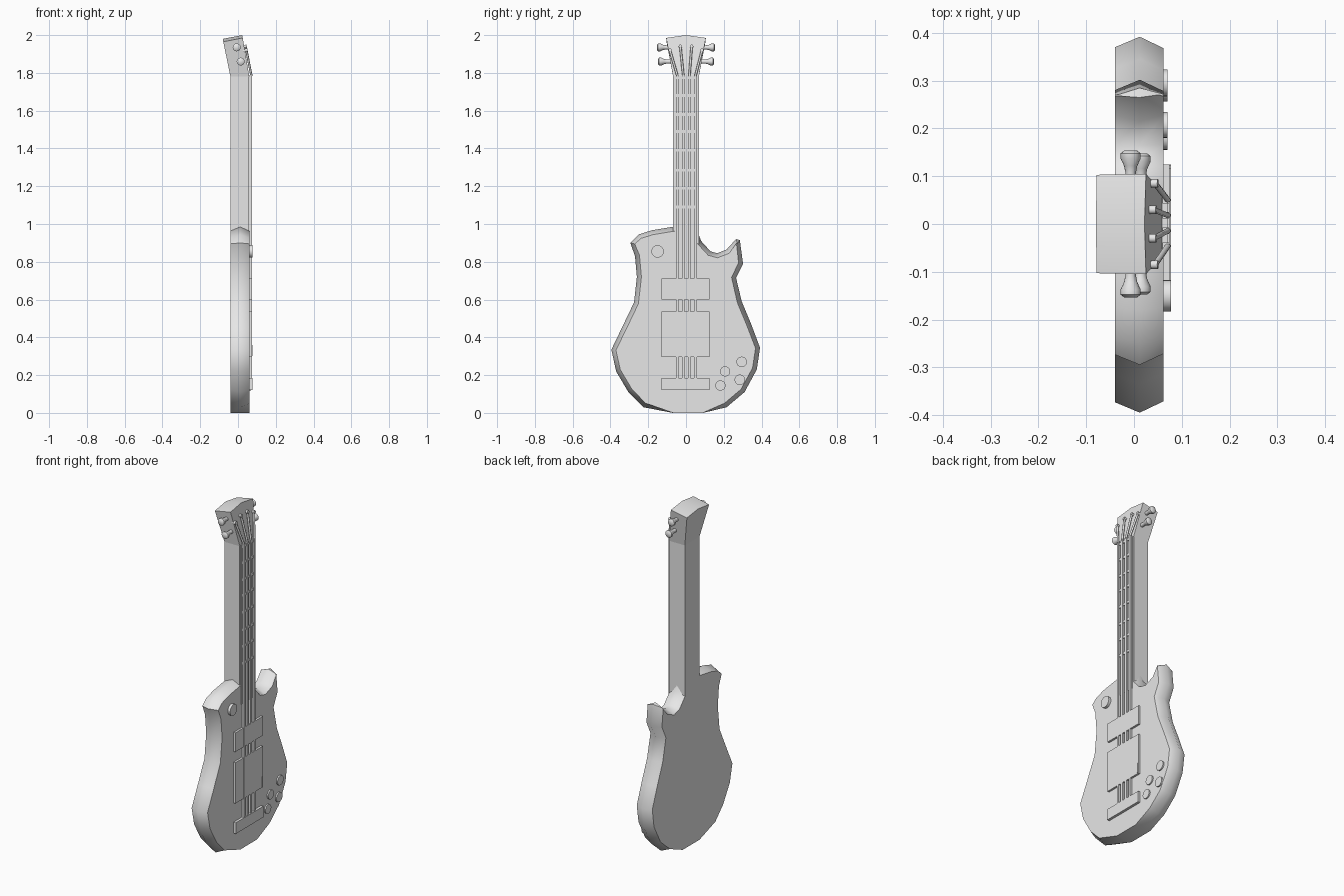
import bpy, bmesh, math
from mathutils import Vector, Matrix

if "Cube" in bpy.data.objects:
    bpy.data.objects.remove(bpy.data.objects["Cube"])

grey = bpy.data.materials.new("light_grey")
grey.use_nodes = True
grey.diffuse_color = (0.8, 0.8, 0.8, 1)
grey.node_tree.nodes["Principled BSDF"].inputs["Base Color"].default_value = (0.8, 0.8, 0.8, 1)


def finish(name, bm, angle=35):
    bmesh.ops.recalc_face_normals(bm, faces=bm.faces)
    mesh = bpy.data.meshes.new(name)
    bm.to_mesh(mesh)
    bm.free()
    mesh.materials.append(grey)
    ob = bpy.data.objects.new(name, mesh)
    bpy.context.scene.collection.objects.link(ob)
    bpy.ops.object.select_all(action='DESELECT')
    ob.select_set(True)
    bpy.context.view_layer.objects.active = ob
    bpy.ops.object.shade_smooth_by_angle(angle=math.radians(angle))
    return ob


def loft(name, rings, angle=35):
    """Skin a list of equal-length point rings and cap both ends."""
    bm = bmesh.new()
    loops = [[bm.verts.new(p) for p in ring] for ring in rings]
    n = len(loops[0])
    for a, b in zip(loops, loops[1:]):
        for i in range(n):
            j = (i + 1) % n
            bm.faces.new((a[i], a[j], b[j], b[i]))
    bm.faces.new(loops[0])
    bm.faces.new(loops[-1])
    return finish(name, bm, angle)


def box(name, x, y, z):
    rect = [(y[0], z[0]), (y[1], z[0]), (y[1], z[1]), (y[0], z[1])]
    return loft(name, [[(d, *p) for p in rect] for d in x])


def rod(name, path_radii, axis, sides=16):
    """Turned part: (position, radius) pairs along an axis."""
    turn = Vector((0, 0, 1)).rotation_difference(axis).to_matrix()
    rings = []
    for p, r in path_radii:
        rings.append([Vector(p) + turn @ Vector((r * math.cos(t), r * math.sin(t), 0))
                      for t in (2 * math.pi * i / sides for i in range(sides))])
    return loft(name, rings, 50)


# Body: outline on the middle ridge, drawn in towards the front and back
outline = [(.09, 0), (-.07, 0), (-.225, .03), (-.305, .11), (-.37, .22), (-.395, .335),
           (-.335, .46), (-.275, .585), (-.26, .72), (-.27, .83), (-.295, .9), (-.25, .945),
           (-.18, .967), (-.07, .985), (.06, .965), (.08, .91), (.13, .855), (.165, .845),
           (.215, .865), (.265, .92), (.285, .915), (.302, .79), (.265, .715), (.295, .59),
           (.345, .47), (.392, .345), (.375, .23), (.31, .11), (.215, .03)]


def inset(points, d):
    result = []
    for i, p in enumerate(points):
        p = Vector(p)
        a = (p - Vector(points[i - 1])).normalized()
        b = (Vector(points[(i + 1) % len(points)]) - p).normalized()
        t = (a + b).normalized()
        q = p + Vector((t.y, -t.x)) * d
        if p.y < .02:
            q.y = p.y
        result.append(q)
    return result


loft("body", [[(x, p[0], p[1]) for p in inset(outline, d)]
              for x, d in ((-.04, .022), (.012, 0), (.062, .024))], 55)

# Neck, fingerboard and tilted headstock
box("neck", (-.04, .058), (-.068, .068), (.85, 1.785))
box("fingerboard", (.05, .065), (-.06, .06), (.85, 1.785))
head = [[(-.04, -.068, 1.78), (.06, -.068, 1.78), (.025, -.105, 1.985), (-.078, -.103, 1.965)],
        [(-.04, 0, 1.78), (.06, 0, 1.78), (.022, 0, 2.0), (-.08, 0, 1.98)],
        [(-.04, .068, 1.78), (.06, .068, 1.78), (.025, .105, 1.985), (-.078, .103, 1.965)]]
loft("headstock", head)

# Frets and nut
for z in (1.775, 1.68, 1.58, 1.49, 1.39, 1.285, 1.19, 1.09):
    box("fret", (.06, .071), (-.055, .055), (z - .007, z + .007))

# Pickups, bridge and switch
box("upper_pickup", (.058, .074), (-.13, .125), (.6, .712))
box("lower_pickup", (.058, .074), (-.13, .125), (.297, .537))
box("bridge", (.058, .077), (-.13, .125), (.12, .185))
box("switch", (.07, .077), (.115, .122), (.3, .36))

# Strings with their headstock sections and posts
for y, top_y, top_z in ((-.046, -.085, 1.92), (-.014, -.03, 1.94),
                        (.018, .03, 1.94), (.05, .085, 1.92)):
    box("string", (.06, .0745), (y - .007, y + .007), (.15, 1.79))
    start = Vector((.071, y, 1.785))
    end = Vector((.06 - (top_z - 1.78) * .17 + .008, top_y, top_z))
    rod("headstock_string", [(start, .006), (end, .006)], end - start, 8)
    out = Vector((.985, 0, .17))
    rod("string_post", [(end - out * .02, .009), (end + out * .006, .009)], out, 12)

# Tuning pegs, mirrored across the headstock
peg = [(.07, .011), (.108, .011), (.122, .014), (.137, .021), (.148, .021), (.154, .013)]
for side in (-1, 1):
    for x, z in ((-.007, 1.935), (.014, 1.86)):
        rod("tuning_peg", [((x, side * (d - (.006 if z < 1.9 else 0)), z), r) for d, r in peg],
            Vector((0, side, 0)))

# Round selector plate and control knobs
for name, y, z, r, h in (("selector_plate", -.15, .855, .033, .077),
                         ("control_knob", .295, .27, .028, .07),
                         ("control_knob", .285, .175, .028, .07),
                         ("control_knob", .207, .22, .027, .07),
                         ("control_knob", .182, .145, .027, .07)):
    rod(name, [((.055, y, z), r), ((h, y, z), r)], Vector((1, 0, 0)), 20)
